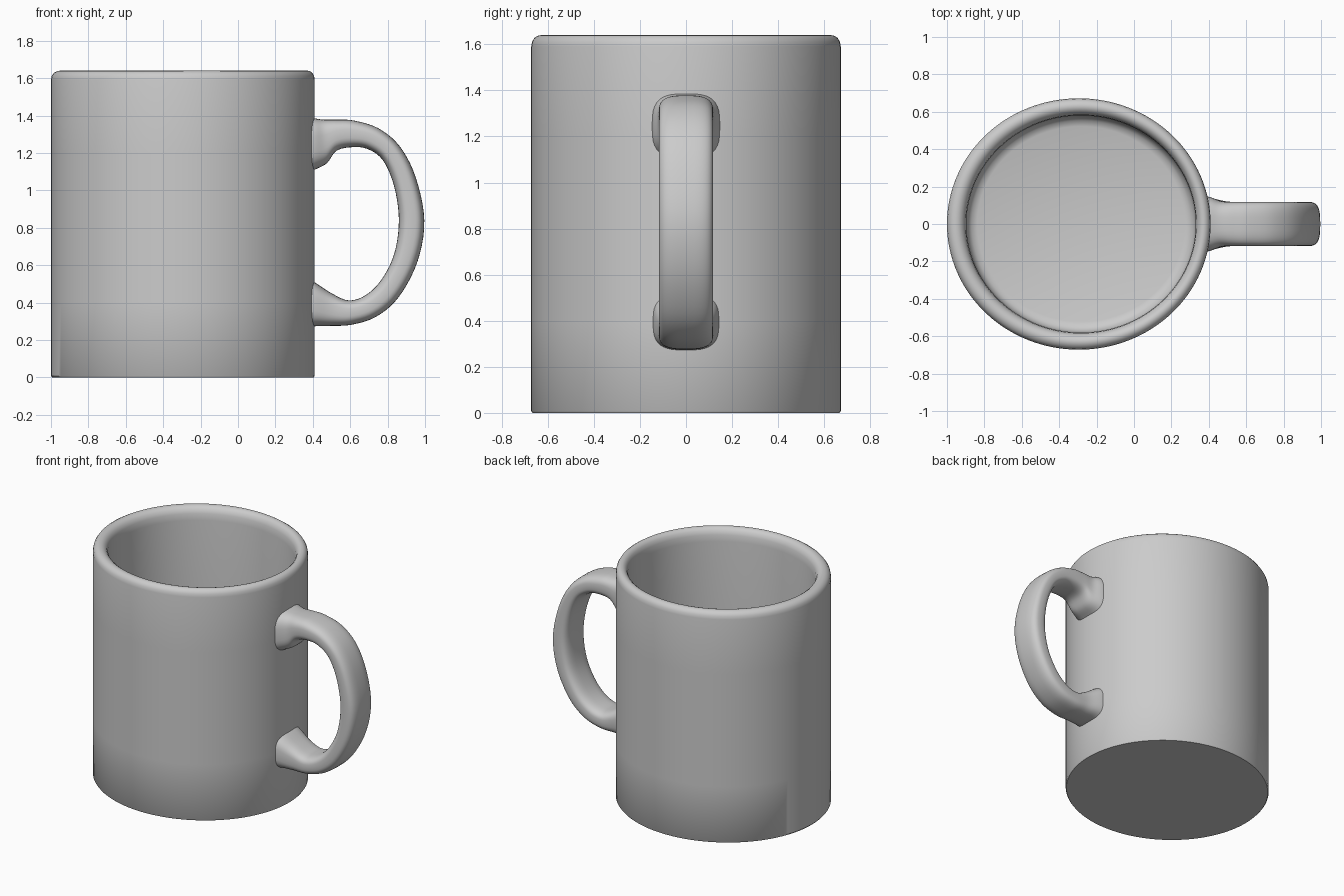
import bpy, bmesh
from math import sin, cos, pi, radians, copysign
from mathutils import Vector

if "Cube" in bpy.data.objects:
    bpy.data.objects.remove(bpy.data.objects["Cube"])


def loft(name, rings, cap_start=True, cap_end=True):
    """Skin a list of closed rings with quads and cap the ends."""
    bm = bmesh.new()
    loops = [[bm.verts.new(p) for p in ring] for ring in rings]
    n = len(loops[0])
    for a, b in zip(loops, loops[1:]):
        for i in range(n):
            j = (i + 1) % n
            bm.faces.new((a[i], a[j], b[j], b[i]))
    if cap_start:
        bm.faces.new(loops[0][::-1])
    if cap_end:
        bm.faces.new(loops[-1])
    bmesh.ops.recalc_face_normals(bm, faces=bm.faces)
    mesh = bpy.data.meshes.new(name)
    bm.to_mesh(mesh)
    bm.free()
    obj = bpy.data.objects.new(name, mesh)
    bpy.context.collection.objects.link(obj)
    bpy.ops.object.select_all(action='DESELECT')
    obj.select_set(True)
    bpy.context.view_layer.objects.active = obj
    bpy.ops.object.shade_smooth_by_angle(angle=radians(40))
    return obj


# Cup: slightly oval lathe, profile given as (inset from outer wall, z)
profile = [(0.006, 0.0), (0.0, 0.008), (0.0, 0.4), (0.0, 0.8), (0.0, 1.2), (0.0, 1.59),
           (0.004, 1.612), (0.014, 1.628), (0.03, 1.638), (0.045, 1.64),
           (0.06, 1.636), (0.077, 1.622), (0.088, 1.595), (0.092, 1.55),
           (0.092, 0.8), (0.092, 0.17), (0.1, 0.135), (0.12, 0.11), (0.15, 0.1)]


def oval(inset, z, n=128):
    cx = -0.295 + 0.13 * min(inset, 0.092)
    return [(cx + (0.705 - inset) * cos(2 * pi * i / n),
             (0.672 - inset) * sin(2 * pi * i / n), z) for i in range(n)]


loft("cup", [oval(*p) for p in profile])

# Handle: stations of (outer x, outer z, inner x, inner z, half width)
stations = [(0.35, 1.40, 0.35, 1.08, 0.155), (0.41, 1.385, 0.41, 1.11, 0.143),
            (0.46, 1.378, 0.475, 1.145, 0.122), (0.53, 1.378, 0.525, 1.21, 0.118),
            (0.62, 1.373, 0.60, 1.23, 0.118), (0.75, 1.332, 0.69, 1.222, 0.118),
            (0.865, 1.235, 0.775, 1.16, 0.118), (0.95, 1.07, 0.835, 1.02, 0.118),
            (0.996, 0.84, 0.86, 0.84, 0.118), (0.96, 0.62, 0.835, 0.66, 0.118),
            (0.86, 0.43, 0.765, 0.52, 0.118), (0.74, 0.325, 0.68, 0.438, 0.118),
            (0.61, 0.282, 0.59, 0.412, 0.118), (0.50, 0.275, 0.50, 0.45, 0.12),
            (0.41, 0.273, 0.41, 0.508, 0.14), (0.35, 0.26, 0.35, 0.54, 0.15)]


def catmull(pts, steps):
    """Smooth curve through the given points."""
    pts = [Vector(p) for p in pts]
    ext = [2 * pts[0] - pts[1]] + pts + [2 * pts[-1] - pts[-2]]
    out = []
    for a, b, c, d in zip(ext, ext[1:], ext[2:], ext[3:]):
        for k in range(steps):
            t = k / steps
            out.append(0.5 * (2 * b + (c - a) * t + (2 * a - 5 * b + 4 * c - d) * t * t
                              + (3 * b - a - 3 * c + d) * t ** 3))
    return out + [pts[-1]]


def rounded(s, n=40):
    """Rounded-rectangle section between the outer and inner edge."""
    ox, oz, ix, iz, w = s
    ring = []
    for i in range(n):
        c, d = cos(2 * pi * i / n), sin(2 * pi * i / n)
        u = copysign(abs(c) ** 0.65, c)
        v = copysign(abs(d) ** 0.65, d)
        ring.append(((ox + ix) / 2 + u * (ox - ix) / 2, v * w,
                     (oz + iz) / 2 + u * (oz - iz) / 2))
    return ring


def vec5(values):
    return Vector(values)


loft("handle", [rounded(s) for s in catmull(stations, 5)])
